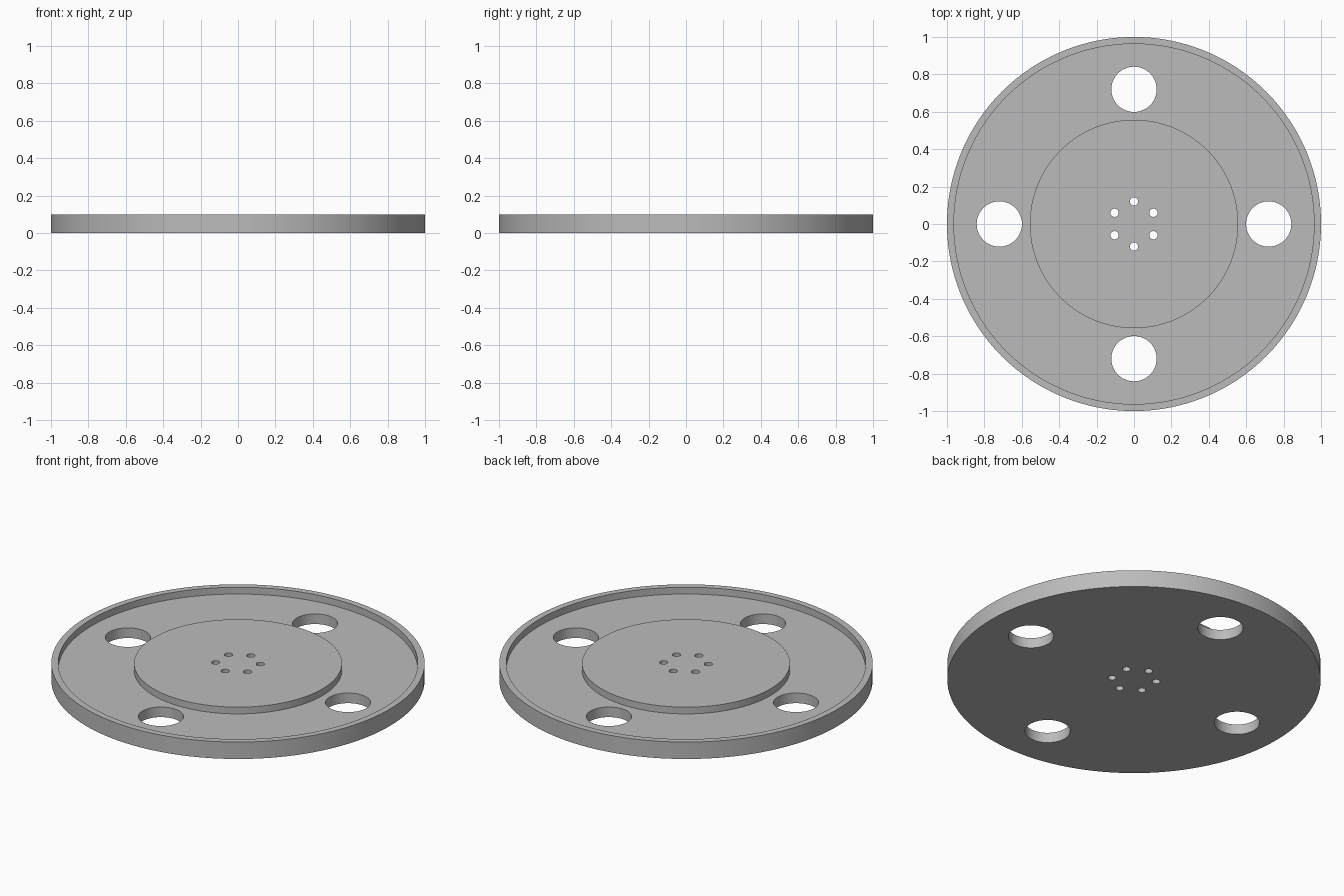
import bpy
import bmesh
from math import cos, sin, tau

cube = bpy.data.objects.get("Cube")
if cube:
    bpy.data.objects.remove(cube, do_unlink=True)

HEIGHT, FLOOR = 0.1, 0.06
SEGMENTS = 128

grey = bpy.data.materials.new("plain grey")
grey.use_nodes = True
colour = (0.5, 0.5, 0.5, 1)
grey.diffuse_color = colour
grey.node_tree.nodes["Principled BSDF"].inputs["Base Color"].default_value = colour


def add_object(name, bm):
    bmesh.ops.recalc_face_normals(bm, faces=bm.faces)
    mesh = bpy.data.meshes.new(name)
    bm.to_mesh(mesh)
    bm.free()
    mesh.materials.append(grey)
    obj = bpy.data.objects.new(name, mesh)
    bpy.context.collection.objects.link(obj)
    return obj


def lathe(name, profile):
    """Revolve a (radius, z) profile about z and cap both ends."""
    bm = bmesh.new()
    rings = [[bm.verts.new((r * cos(tau * i / SEGMENTS), r * sin(tau * i / SEGMENTS), z))
              for i in range(SEGMENTS)] for r, z in profile]
    for low, high in zip(rings, rings[1:]):
        for i in range(SEGMENTS):
            j = (i + 1) % SEGMENTS
            bm.faces.new((low[i], low[j], high[j], high[i]))
    bm.faces.new(rings[0])
    bm.faces.new(rings[-1])
    return add_object(name, bm)


def hole_ring(bm, count, distance, radius, sides):
    """Add upright cylinders evenly spaced on a circle, the first at the back."""
    for i in range(count):
        angle = tau * (i / count + 0.25)
        made = bmesh.ops.create_cone(bm, cap_ends=True, segments=sides, radius1=radius,
                                     radius2=radius, depth=4 * HEIGHT)
        bmesh.ops.translate(bm, verts=made["verts"],
                            vec=(distance * cos(angle), distance * sin(angle), 0))


# Dish with a thin rim, a sunken floor and a raised central hub
plate = lathe("round_plate", [(1, 0), (1, HEIGHT), (0.963, HEIGHT), (0.963, FLOOR),
                              (0.557, FLOOR), (0.557, HEIGHT)])

# Four large openings and six small bolt holes
cutter_bm = bmesh.new()
hole_ring(cutter_bm, 4, 0.72, 0.121, 64)
hole_ring(cutter_bm, 6, 0.12, 0.022, 32)
cutter = add_object("hole_cutter", cutter_bm)
cutter.hide_render = True
cutter.hide_viewport = True

cut = plate.modifiers.new("holes", "BOOLEAN")
cut.operation = "DIFFERENCE"
cut.solver = "EXACT"
cut.object = cutter

# Bake the holes, then smooth the round walls only
bpy.context.view_layer.objects.active = plate
plate.select_set(True)
bpy.ops.object.modifier_apply(modifier=cut.name)
bpy.data.objects.remove(cutter, do_unlink=True)
bpy.ops.object.shade_smooth_by_angle()
